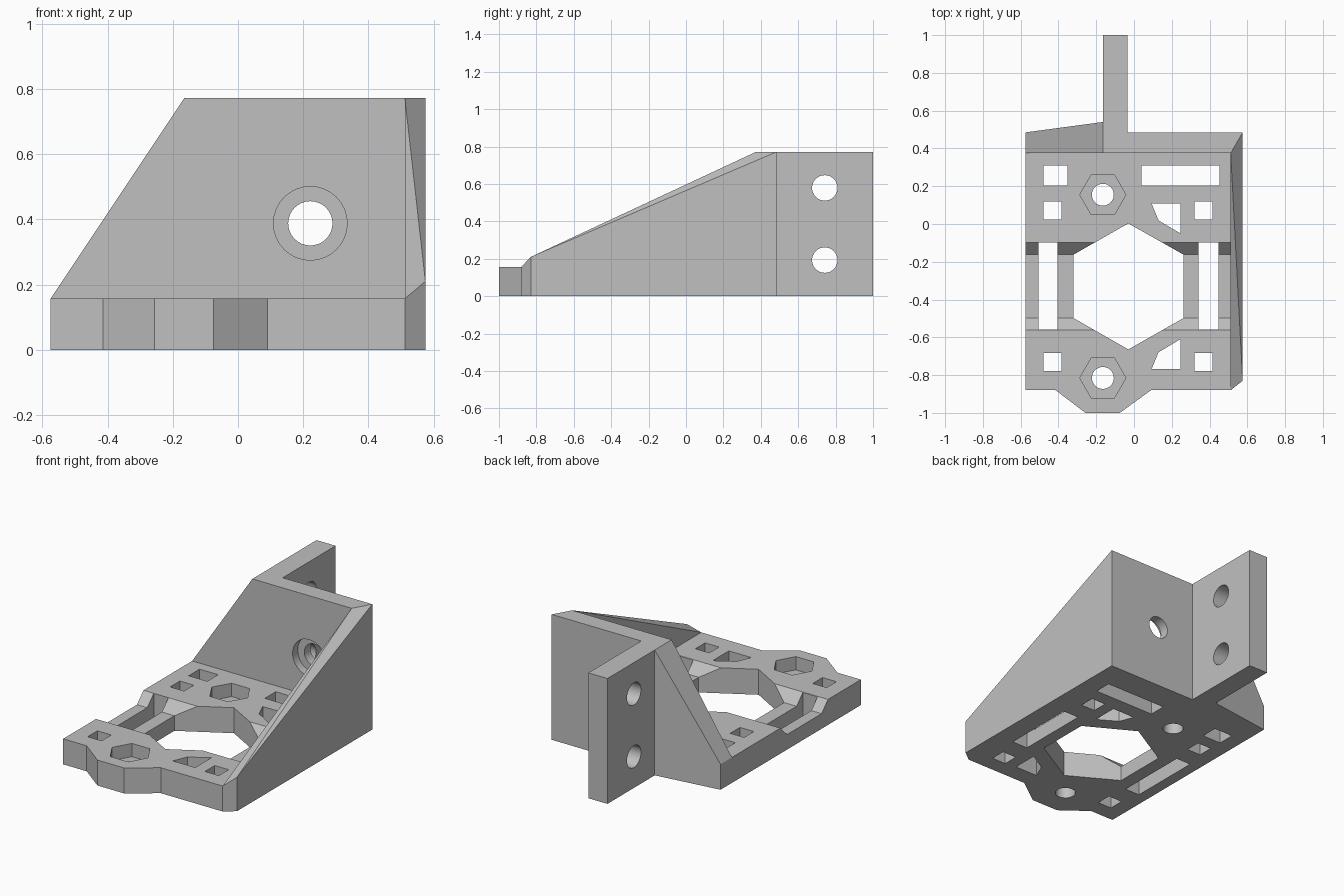
import bpy, bmesh, math
from mathutils import Vector

if "Cube" in bpy.data.objects:
    bpy.data.objects.remove(bpy.data.objects["Cube"], do_unlink=True)

grey = bpy.data.materials.new("plain grey")
grey.use_nodes = True
COLOUR = (0.53, 0.53, 0.53, 1)
grey.diffuse_color = COLOUR
grey.node_tree.nodes["Principled BSDF"].inputs["Base Color"].default_value = COLOUR


def finish(name, bm):
    bmesh.ops.recalc_face_normals(bm, faces=bm.faces)
    mesh = bpy.data.meshes.new(name)
    bm.to_mesh(mesh)
    bm.free()
    mesh.materials.append(grey)
    obj = bpy.data.objects.new(name, mesh)
    bpy.context.collection.objects.link(obj)
    return obj


def prism(name, points, lo, hi, axis="z"):
    """Extrude a 2D outline along an axis between lo and hi."""
    place = {"x": lambda a, b: (lo, a, b),
             "y": lambda a, b: (a, lo, b),
             "z": lambda a, b: (a, b, lo)}[axis]
    bm = bmesh.new()
    face = bm.faces.new([bm.verts.new(place(*p)) for p in points])
    step = Vector([(hi - lo) * (axis == k) for k in "xyz"])
    out = bmesh.ops.extrude_face_region(bm, geom=[face])
    verts = [v for v in out["geom"] if isinstance(v, bmesh.types.BMVert)]
    bmesh.ops.translate(bm, verts=verts, vec=step)
    return finish(name, bm)


def ring(cx, cy, r, n=32):
    return [(cx + r * math.cos(math.tau * i / n), cy + r * math.sin(math.tau * i / n))
            for i in range(n)]


def rect(x0, x1, y0, y1):
    return [(x0, y0), (x1, y0), (x1, y1), (x0, y1)]


def combine(target, tool, operation):
    mod = target.modifiers.new("boolean", "BOOLEAN")
    mod.operation, mod.solver, mod.object = operation, "EXACT", tool
    bpy.context.view_layer.objects.active = target
    bpy.ops.object.modifier_apply(modifier=mod.name)
    bpy.data.objects.remove(tool, do_unlink=True)


THICK, TOP = 0.157, 0.772
FRONT, WALL, BACK = -0.88, 0.375, 0.485
LEFT, INNER, OUTER = -0.575, 0.512, 0.575

# Base plate with the front bump
bracket = prism("mounting_bracket", [
    (LEFT, WALL), (LEFT, FRONT), (-0.415, FRONT), (-0.257, -1), (-0.075, -1),
    (0.09, FRONT), (INNER, FRONT), (INNER, WALL)], 0, THICK)

# Lowered rails with sloped ends across the middle
combine(bracket, prism("rail_recess", [
    (-0.034, 0.221), (-0.162, 0.093), (-0.498, 0.093), (-0.622, 0.221)],
    LEFT - 0.1, INNER + 0.1, "x"), "DIFFERENCE")

# Through openings in the base, some mirrored front to back
MID = -0.33
corner_window = [(0.093, 0.108), (0.246, 0.108), (0.246, -0.05), (0.13, 0.019)]
openings = [
    [(-0.03, 0.003), (-0.32, -0.162), (-0.32, -0.498), (-0.03, -0.664),
     (0.262, -0.498), (0.262, -0.162)],
    rect(-0.505, -0.405, -0.558, -0.098), rect(0.341, 0.447, -0.558, -0.098),
    rect(-0.479, -0.352, 0.204, 0.31), rect(0.04, 0.452, 0.204, 0.31)]
for outline in (corner_window, rect(-0.479, -0.384, 0.024, 0.119),
                rect(0.32, 0.415, 0.024, 0.119)):
    openings += [outline, [(x, 2 * MID - y) for x, y in outline]]
for y in (0.155, -0.815):
    openings.append(ring(-0.165, y, 0.058))
for outline in openings:
    combine(bracket, prism("opening", outline, -0.1, 0.3), "DIFFERENCE")

# Hexagonal nut pockets
for y in (0.155, -0.815):
    combine(bracket, prism("nut_pocket", ring(-0.165, y, 0.122, 6), 0.075, 0.3),
            "DIFFERENCE")

# Back wall with the rear flange and thickened left end
wall = prism("back_wall", [
    (LEFT, WALL), (INNER, WALL), (INNER, BACK), (-0.035, BACK), (-0.035, 1),
    (-0.165, 1), (-0.165, 0.54), (LEFT, BACK)], 0, TOP)
slope = (TOP - THICK) / (-0.165 - LEFT)
combine(wall, prism("slant", [
    (LEFT - 0.1, THICK - 0.1 * slope), (-0.065, TOP + 0.1 * slope),
    (LEFT - 0.1, TOP + 0.1 * slope)], 0.2, 0.7, "y"), "DIFFERENCE")

# Counterbored wall hole and two flange holes
combine(wall, prism("wall_hole", ring(0.222, 0.388, 0.068), 0.2, 0.7, "y"), "DIFFERENCE")
combine(wall, prism("counterbore", ring(0.222, 0.388, 0.113), 0.2, WALL + 0.05, "y"),
        "DIFFERENCE")
for z in (0.193, 0.579):
    combine(wall, prism("flange_hole", ring(0.742, z, 0.068), -0.3, 0.1, "x"),
            "DIFFERENCE")

# Side gusset as a hull of its corners
bm = bmesh.new()
for x, side in ((INNER, [(FRONT, 0), (BACK, 0), (BACK, TOP), (WALL, TOP), (FRONT, THICK)]),
                (OUTER, [(-0.83, 0), (BACK, 0), (BACK, TOP), (-0.83, 0.21)])):
    for y, z in side:
        bm.verts.new((x, y, z))
bmesh.ops.convex_hull(bm, input=bm.verts)
bmesh.ops.dissolve_limit(bm, angle_limit=0.01, verts=bm.verts, edges=bm.edges)
gusset = finish("side_gusset", bm)

combine(bracket, wall, "UNION")
combine(bracket, gusset, "UNION")

bpy.ops.object.select_all(action="DESELECT")
bracket.select_set(True)
bpy.context.view_layer.objects.active = bracket
bpy.ops.object.shade_smooth_by_angle(angle=math.radians(20))
